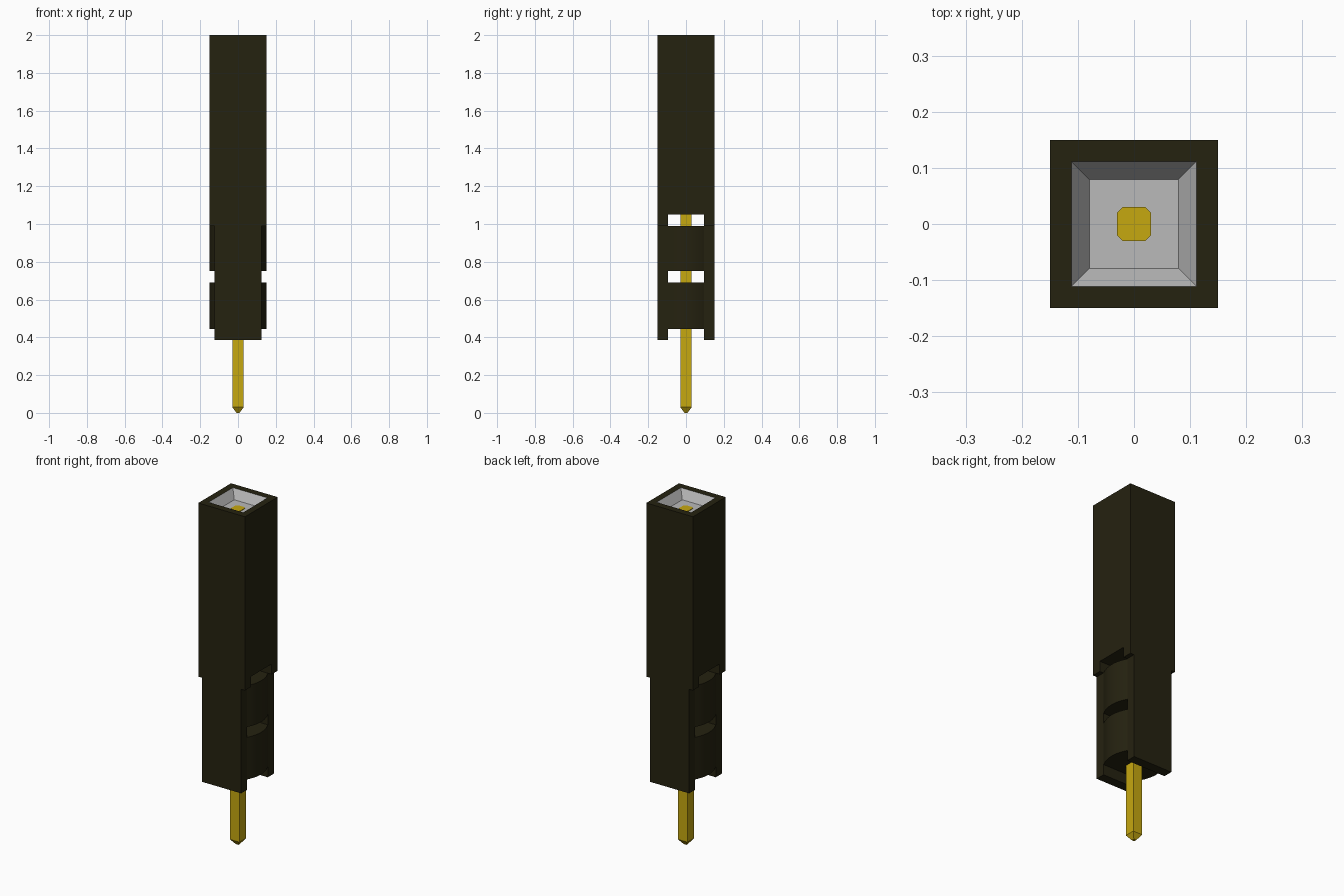
import bpy, bmesh, math

cube = bpy.data.objects.get("Cube")
if cube:
    bpy.data.objects.remove(cube, do_unlink=True)


def srgb(v):
    v /= 255
    return v / 12.92 if v <= 0.04045 else ((v + 0.055) / 1.055) ** 2.4


def material(name, rgb):
    m = bpy.data.materials.new(name)
    col = [srgb(c) for c in rgb] + [1]
    m.diffuse_color = col
    m.use_nodes = True
    m.node_tree.nodes["Principled BSDF"].inputs["Base Color"].default_value = col
    return m


BLACK = material("black plastic", (37, 34, 16))
GOLD = material("gold metal", (198, 168, 16))
SILVER = material("silver metal", (186, 186, 186))


def finish(bm, name, *mats):
    bmesh.ops.recalc_face_normals(bm, faces=bm.faces)
    me = bpy.data.meshes.new(name)
    bm.to_mesh(me)
    bm.free()
    for m in mats:
        me.materials.append(m)
    ob = bpy.data.objects.new(name, me)
    bpy.context.collection.objects.link(ob)
    return ob


def loft(rings):
    """Closed solid through matching rings of 3D points."""
    bm = bmesh.new()
    loops = [[bm.verts.new(p) for p in r] for r in rings]
    n = len(loops[0])
    for a, b in zip(loops, loops[1:]):
        for i in range(n):
            j = (i + 1) % n
            bm.faces.new((a[i], a[j], b[j], b[i]))
    bm.faces.new(loops[0][::-1])
    bm.faces.new(loops[-1])
    bmesh.ops.recalc_face_normals(bm, faces=bm.faces)
    return bm


def rect(hx, y0, y1, z):
    return [(-hx, y0, z), (hx, y0, z), (hx, y1, z), (-hx, y1, z)]


W, SLOT, RAIL = 0.15, 0.095, 0.125   # half widths of housing, slot and rails
BASE, STEP, TOP = 0.385, 0.99, 2.0

# Upper housing: arch-shaped side profile with a slot below
arch = [(-W, STEP), (-W, TOP), (W, TOP), (W, STEP),
        (SLOT, STEP), (SLOT, 1.05), (-SLOT, 1.05), (-SLOT, STEP)]
bm = loft([[(x, y, z) for y, z in arch] for x in (-W, W)])
# Silver funnel sunk into the top
top = next(f for f in bm.faces if all(v.co.z > TOP - 0.001 for v in f.verts))
bmesh.ops.inset_individual(bm, faces=[top], thickness=W - SLOT)
sides = bmesh.ops.inset_individual(bm, faces=[top], thickness=SLOT - 0.05)["faces"]
for v in top.verts:
    v.co.z = TOP - 0.05
for f in [top, *sides]:
    f.material_index = 1
finish(bm, "upper_housing", BLACK, SILVER)

# Front and back rails
for name, s in (("front_rail", -1), ("back_rail", 1)):
    y0, y1 = sorted((s * W, s * SLOT))
    finish(loft([rect(RAIL, y0, y1, z) for z in (BASE, STEP)]), name, BLACK)

# Blocks between the rails, with bowed outer sides
N = 10
half = []
for i in range(N + 1):
    t = -1 + 2 * i / N
    half.append((RAIL + (W - RAIL) * (1 - t * t), SLOT * t))
outline = half + [(-x, -y) for x, y in half]
for name, z0, z1 in (("lower_block", 0.445, 0.69), ("upper_block", 0.75, STEP)):
    ob = finish(loft([[(x, y, z) for x, y in outline] for z in (z0, z1)]), name, BLACK)
    bpy.ops.object.select_all(action="DESELECT")
    ob.select_set(True)
    bpy.context.view_layer.objects.active = ob
    bpy.ops.object.shade_smooth_by_angle(angle=math.radians(30))

# Square pin with a tapered tip
P = 0.03
finish(loft([rect(h, -h, h, z) for h, z in ((0.008, 0), (P, 0.03), (P, 1.9))]),
       "contact_pin", GOLD)

# Eight-sided pin end showing in the funnel
c = 0.02
octagon = [(P, -c), (P, c), (c, P), (-c, P), (-P, c), (-P, -c), (-c, -P), (c, -P)]
finish(loft([[(x, y, z) for x, y in octagon] for z in (1.88, 1.953)]), "pin_end", GOLD)
